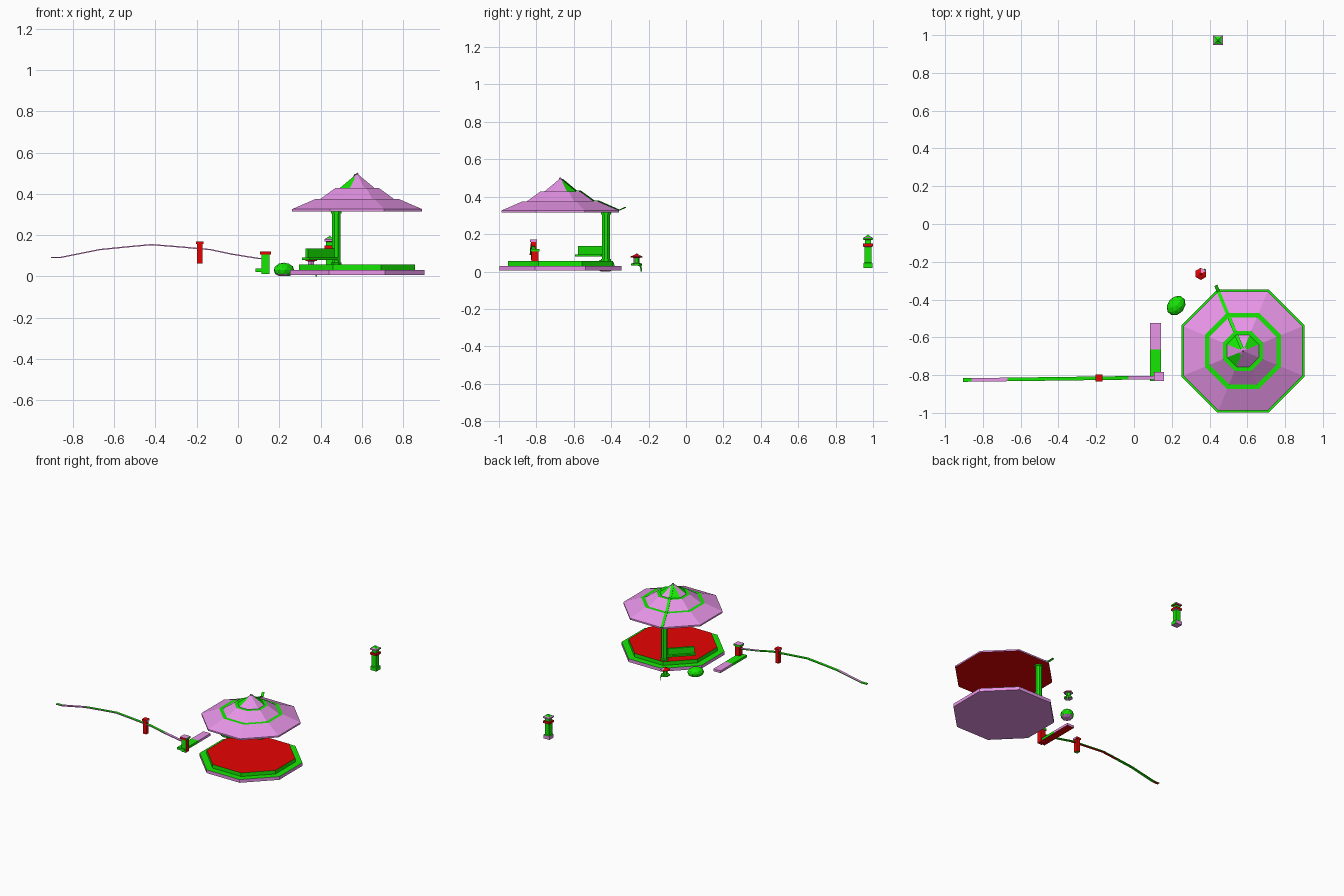
import bpy, bmesh, math
from mathutils import Vector, Matrix

if "Cube" in bpy.data.objects:
    bpy.data.objects.remove(bpy.data.objects["Cube"])

def mat(name, c):
    m = bpy.data.materials.new(name)
    m.diffuse_color = (*c, 1)
    m.use_nodes = True
    m.node_tree.nodes["Principled BSDF"].inputs["Base Color"].default_value = m.diffuse_color
    return m

MATS = [mat("leaf_green", (0.008, 0.8, 0.001)),
        mat("orchid_pink", (0.8, 0.3, 0.8)),
        mat("deep_red", (0.8, 0.001, 0.001))]
G, P, R = 0, 1, 2

def finish(name, bm, rule=None):
    bmesh.ops.remove_doubles(bm, verts=bm.verts, dist=1e-5)
    bmesh.ops.recalc_face_normals(bm, faces=bm.faces)
    bm.normal_update()
    if rule:
        for f in bm.faces:
            f.material_index = rule(f)
    me = bpy.data.meshes.new(name)
    bm.to_mesh(me)
    bm.free()
    for m in MATS:
        me.materials.append(m)
    ob = bpy.data.objects.new(name, me)
    bpy.context.collection.objects.link(ob)
    return ob

def lathe(name, cx, cy, profile, mats, n=8):
    """Polygonal turning; profile holds (apothem, z), mats one colour per band."""
    bm = bmesh.new()
    k = 1 / math.cos(math.pi / n)
    rings = [[bm.verts.new((cx + r * k * math.cos((i + .5) * 2 * math.pi / n),
                            cy + r * k * math.sin((i + .5) * 2 * math.pi / n), z))
              for i in range(n)] for r, z in profile]
    for b, (lo, hi) in enumerate(zip(rings, rings[1:])):
        for i in range(n):
            j = (i + 1) % n
            if profile[b][0] == 0:
                vs = (lo[0], hi[j], hi[i])
            elif profile[b + 1][0] == 0:
                vs = (lo[i], lo[j], hi[0])
            else:
                vs = (lo[i], lo[j], hi[j], hi[i])
            f = bm.faces.new(vs)
            m = mats[b]
            f.material_index = m[i % len(m)] if isinstance(m, tuple) else m
    return finish(name, bm)

def by_dir(front=G, side=G, back=G, top=G, bottom=G):
    """Colour faces by the way they point."""
    def rule(f):
        n = f.normal
        if abs(n.z) > .7:
            return top if n.z > 0 else bottom
        if abs(n.y) > .7:
            return back if n.y > 0 else front
        return side
    return rule

def box(name, lo, hi, rule, turn=0):
    bm = bmesh.new()
    lo, hi = Vector(lo), Vector(hi)
    bmesh.ops.create_cube(bm, size=1, matrix=Matrix.Translation((lo + hi) / 2)
                          @ Matrix.Rotation(turn, 4, 'Z') @ Matrix.Diagonal((*(hi - lo), 1)))
    return finish(name, bm, rule)

def beam(name, path, width, thick, rule):
    """Rectangular bar swept along a path, kept upright."""
    bm = bmesh.new()
    pts = [Vector(p) for p in path]
    d = pts[-1] - pts[0]
    s = Vector((-d.y, d.x, 0)).normalized() * width / 2
    u = Vector((0, 0, thick / 2))
    rings = [[bm.verts.new(p + o) for o in (s + u, -s + u, -s - u, s - u)] for p in pts]
    for a, b in zip(rings, rings[1:]):
        for i in range(4):
            bm.faces.new((a[i], a[(i + 1) % 4], b[(i + 1) % 4], b[i]))
    bm.faces.new(rings[0])
    bm.faces.new(rings[-1])
    return finish(name, bm, rule)

CX, CY = .577, -.672

# Pavilion platform: two octagonal steps and red floor
lathe("platform_step", CX, CY, [(0, .006), (.326, .006), (.326, .03), (0, .03)], [P, P, G])
lathe("platform_floor", CX, CY,
      [(0, .029), (.281, .029), (.281, .057), (0, .057)], [G, G, R])

# Tiered roof with flat green ledges
lathe("roof", CX, CY,
      [(0, .315), (.315, .315), (.315, .326), (.202, .375), (.178, .3755),
       (.106, .428), (.084, .4285), (.022, .48), (0, .499)],
      [R, P, P, G, P, G, (G, P, G, P, G, P, P, P), P])
lathe("roof_finial", CX, CY, [(0, .485), (.006, .489), (.006, .498), (0, .504)], [P, P, P], 6)

# Flat hip ridge with upturned end
A = math.radians(112.5)
ridge = [(.376, .343), (.342, .328), (.219, .378), (.193, .379), (.115, .431), (.091, .432), (.012, .493)]
beam("roof_ridge", [(CX + r * math.cos(A), CY + r * math.sin(A), z) for r, z in ridge],
     .018, .004, by_dir())

# Column with collars
kx, ky = CX + .265 * math.cos(A), CY + .265 * math.sin(A)
lathe("column", kx, ky,
      [(0, .05), (.026, .05), (.026, .066), (.021, .068), (.021, .304), (.026, .306),
       (.026, .318), (0, .318)], [G] * 7)

# Bench between the column places
bx, by = .397, -.507
L = .195
box("bench_seat", (bx - L / 2, by - .025, .08), (bx + L / 2, by + .025, .091), by_dir(), math.pi / 4)
box("bench_panel", (bx - .09, by - .008, .091), (bx + .09, by + .008, .136), by_dir(), math.pi / 4)

# Boulder with a flattened underside
bm = bmesh.new()
bmesh.ops.create_icosphere(bm, subdivisions=2, radius=1,
    matrix=Matrix.Translation((.223, -.432, .03)) @ Matrix.Rotation(math.radians(50), 4, 'Z')
    @ Matrix.Diagonal((.057, .045, .037, 1)))
for v in bm.verts:
    v.co.z = max(v.co.z, .001)
finish("boulder", bm, lambda f: P if f.normal.z < -.8 else G)

# Small garden lantern on a bent leg
lx, ly = .354, -.264
lathe("small_lantern", lx, ly,
      [(0, .033), (.026, .033), (.026, .043), (.014, .045), (.014, .073), (.028, .075),
       (.028, .08), (.006, .092), (0, .098)],
      [P, G, G, (G, G, G, P, P, G), P, R, (P, R, R, R, R, R), R], 6)
beam("small_lantern_leg", [(lx + .008, ly + .008, .038), (lx + .022, ly + .022, .03),
                           (lx + .025, ly + .025, .005)], .01, .01, by_dir(bottom=P))

# Tall square lantern at the back
lathe("tall_lantern", .444, .973,
      [(0, .02), (.025, .02), (.025, .046), (.018, .048), (.018, .13), (.026, .134),
       (.026, .149), (.017, .15), (.017, .168), (.026, .17), (.026, .18), (.019, .184), (.009, .19),
       (0, .199)],
      [P, (P, P, G, G), G, G, P, R, R, G, R, (P, P, P, G), P, G, G], 4)

# Bridge plank, half pink and half green
box("plank_near", (.085, -.832, .022), (.143, -.665, .039), by_dir(bottom=R))
box("plank_far", (.085, -.665, .022), (.143, -.525, .039), by_dir(side=P, back=P, top=P, bottom=R))

# Railing posts with caps
box("end_post", (.114, -.826, .012), (.152, -.788, .108), by_dir(side=R, back=R, bottom=R))
box("end_post_cap", (.107, -.832, .107), (.159, -.783, .121), by_dir(front=R, top=P, bottom=P))
box("middle_post", (-.198, -.828, .062), (-.171, -.8, .158), by_dir(R, R, R, R, G))
box("middle_post_cap", (-.203, -.834, .157), (-.166, -.796, .17), by_dir(R, P, R, R, R))

# Arched handrail, coloured span by span
def rail_rule(f):
    n, x = f.normal, f.calc_center_median().x
    if n.z > .7:
        return P if -.86 < x < -.67 or x > -.03 else G
    if n.z < -.7:
        return R if -.54 < x < -.2 or x < -.86 else G
    return P if n.y < 0 else G

rail = [(-.906, .092), (-.86, .092), (-.67, .13), (-.54, .143), (-.42, .154),
        (-.28, .143), (-.135, .13), (-.03, .108), (.1, .087), (.13, .086)]
beam("handrail", [(x, -.826 + (x + .906) * .013, z) for x, z in rail], .019, .006, rail_rule)
